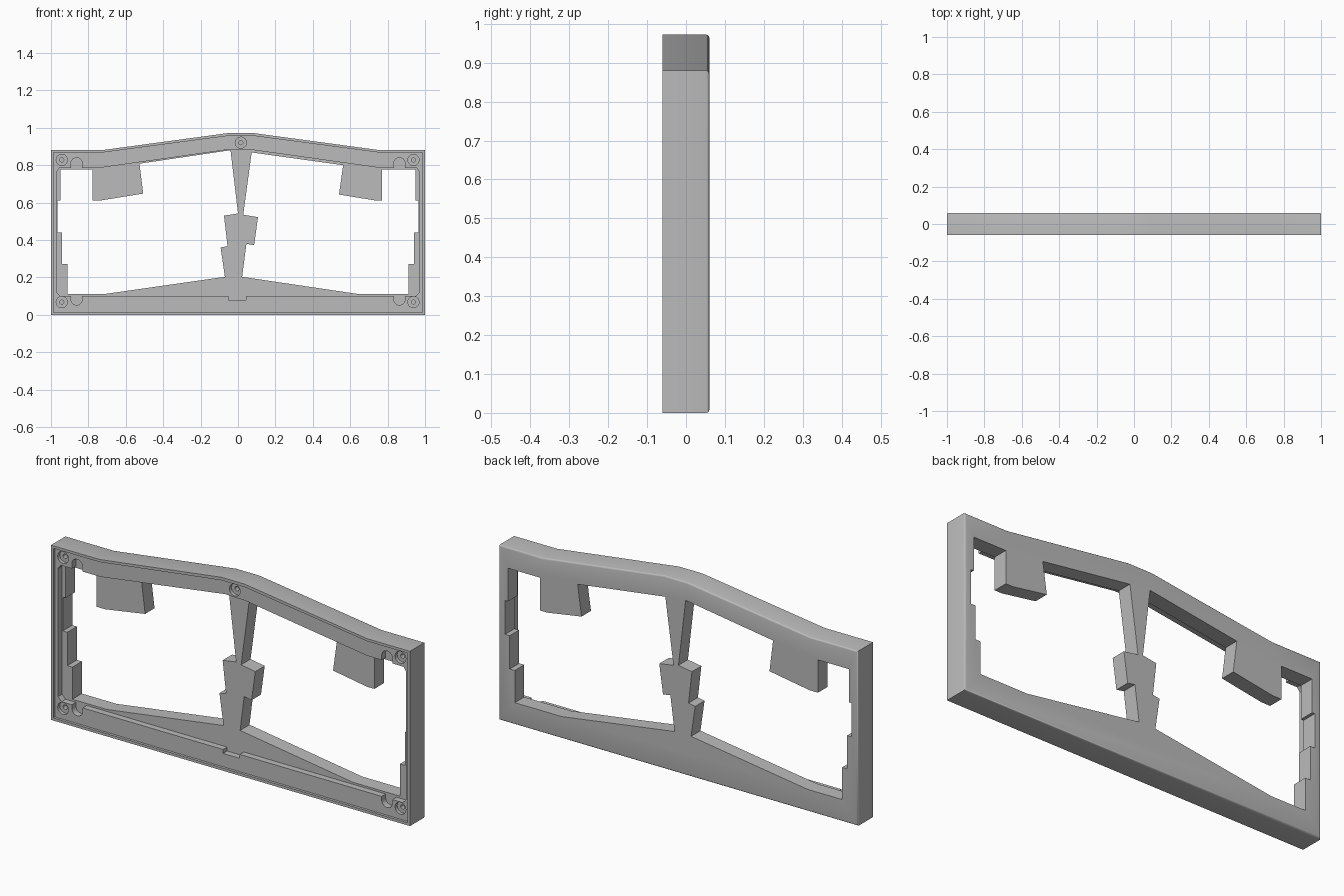
import bpy, bmesh, math

cube = bpy.data.objects.get("Cube")
if cube:
    bpy.data.objects.remove(cube, do_unlink=True)

grey = bpy.data.materials.new("warm_grey")
grey.use_nodes = True
grey.diffuse_color = (0.5, 0.5, 0.5, 1)
grey.node_tree.nodes["Principled BSDF"].inputs["Base Color"].default_value = (0.5, 0.5, 0.5, 1)

FRONT, BACK = -0.06, 0.06
LEDGE, PLATE = -0.047, -0.015   # depths of the inner ledge and the back plate


def prism(name, outline, y0, y1):
    """Extrude an (x, z) outline from y0 to y1."""
    bm = bmesh.new()
    face = bm.faces.new([bm.verts.new((x, y0, z)) for x, z in outline])
    ext = bmesh.ops.extrude_face_region(bm, geom=[face])["geom"]
    for v in ext:
        if isinstance(v, bmesh.types.BMVert):
            v.co.y = y1
    bmesh.ops.recalc_face_normals(bm, faces=bm.faces)
    mesh = bpy.data.meshes.new(name)
    bm.to_mesh(mesh)
    bm.free()
    mesh.materials.append(grey)
    obj = bpy.data.objects.new(name, mesh)
    bpy.context.collection.objects.link(obj)
    return obj


def arc(x, z, r, start, end, n):
    return [(x + r * math.cos(math.radians(start + (end - start) * i / n)),
             z + r * math.sin(math.radians(start + (end - start) * i / n))) for i in range(n + 1)]


def circle(x, z, r):
    return arc(x, z, r, 0, 360, 24)[:-1]


def cut(name, outline, y0, y1):
    """Subtract a prism from the case."""
    cutter = prism(name, outline, y0, y1)
    cutter.hide_render = True
    mod = case.modifiers.new(name, "BOOLEAN")
    mod.operation, mod.solver, mod.object = "DIFFERENCE", "EXACT", cutter
    bpy.context.view_layer.objects.active = case
    bpy.ops.object.modifier_apply(modifier=mod.name)
    bpy.data.objects.remove(cutter, do_unlink=True)


# Outer block with rounded back edges
case = prism("case_frame", [(-1, 0), (1, 0), (1, 0.88), (0.76, 0.88), (0.08, 0.972),
                            (-0.05, 0.972), (-0.73, 0.88), (-1, 0.88)], FRONT, BACK)
bm = bmesh.new()
bm.from_mesh(case.data)
rim = [e for e in bm.edges if all(v.co.y > BACK - 0.001 for v in e.verts)]
bmesh.ops.bevel(bm, geom=rim, offset=0.008, segments=3, profile=0.5, affect="EDGES")
bm.to_mesh(case.data)
bm.free()

# Shallow recess inside the thin outer lip
cut("lip_recess", [(-0.987, 0.013), (0.987, 0.013), (0.987, 0.867), (0.76, 0.867),
                   (0.08, 0.957), (-0.05, 0.957), (-0.73, 0.867), (-0.987, 0.867)],
    FRONT - 0.05, LEDGE)

# Deep cavity down to the back plate, with a notch in the lower ledge
cut("cavity", [(-0.95, 0.1), (-0.05, 0.1), (-0.05, 0.08), (0.042, 0.08), (0.042, 0.1),
               (0.95, 0.1), (0.97, 0.12), (0.97, 0.765), (0.955, 0.785), (0.75, 0.787),
               (0.075, 0.882), (-0.04, 0.885), (-0.73, 0.787), (-0.955, 0.785),
               (-0.97, 0.765), (-0.97, 0.12)], FRONT - 0.05, PLATE)

# Stepped openings on either side of the central post
cut("right_opening", [(-0.912, 0.11), (-0.72, 0.11), (-0.07, 0.203), (-0.093, 0.36),
                      (-0.056, 0.367), (-0.075, 0.53), (0.0, 0.542), (-0.04, 0.88),
                      (-0.527, 0.808), (-0.507, 0.648), (-0.73, 0.612), (-0.777, 0.612),
                      (-0.777, 0.777), (-0.95, 0.777), (-0.95, 0.61), (-0.965, 0.61),
                      (-0.965, 0.44), (-0.94, 0.44), (-0.94, 0.272), (-0.912, 0.272)],
    FRONT - 0.05, BACK + 0.05)
cut("left_opening", [(0.912, 0.11), (0.912, 0.272), (0.94, 0.272), (0.94, 0.44),
                     (0.965, 0.44), (0.965, 0.61), (0.95, 0.61), (0.95, 0.777),
                     (0.77, 0.777), (0.77, 0.612), (0.73, 0.612), (0.54, 0.643),
                     (0.562, 0.8), (0.073, 0.868), (0.028, 0.535), (0.107, 0.522),
                     (0.086, 0.372), (0.045, 0.38), (0.022, 0.203), (0.65, 0.11)],
    FRONT - 0.05, BACK + 0.05)

# Counterbored screw holes
for i, (x, z) in enumerate([(-0.942, 0.068), (0.938, 0.068), (-0.942, 0.828),
                            (0.938, 0.828), (0.015, 0.92)]):
    cut(f"counterbore_{i}", circle(x, z, 0.03), FRONT - 0.05, -0.03)
    cut(f"screw_hole_{i}", circle(x, z, 0.011), FRONT - 0.05, 0.02)

# Round-ended slots that open into the cavity
for side in (-1, 1):
    x = 0.863 * side
    cut("lower_slot", arc(x, 0.082, 0.03, 180, 360, 12) + [(x + 0.03, 0.103), (x - 0.03, 0.103)],
        FRONT - 0.05, PLATE)
    cut("upper_slot", arc(x, 0.81, 0.03, 0, 180, 12) + [(x - 0.03, 0.782), (x + 0.03, 0.782)],
        FRONT - 0.05, PLATE)

# Smooth the rounded parts, keep the edges crisp
bpy.ops.object.select_all(action="DESELECT")
case.select_set(True)
bpy.context.view_layer.objects.active = case
bpy.ops.object.shade_smooth_by_angle(angle=math.radians(31))
